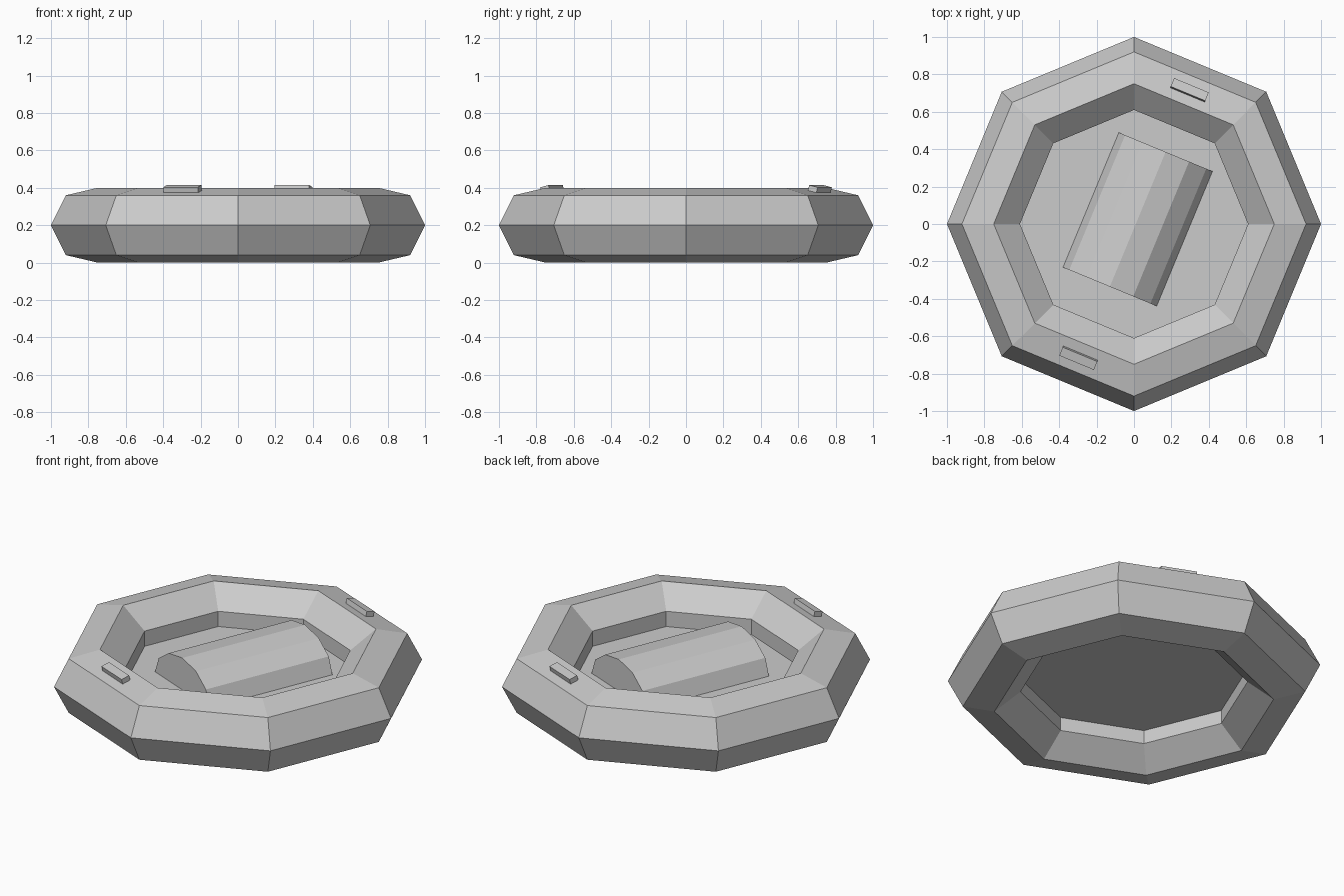
import bpy, bmesh
from math import sin, cos, pi, radians, atan2
from mathutils import Matrix, Vector

if "Cube" in bpy.data.objects:
    bpy.data.objects.remove(bpy.data.objects["Cube"])

SIDES = 8
FLOOR_Z = 0.195
AXIS = radians(67.5)   # direction through opposite flats


def finish(name, bm, closed=True):
    if closed:
        bmesh.ops.recalc_face_normals(bm, faces=bm.faces)
    mesh = bpy.data.meshes.new(name)
    bm.to_mesh(mesh)
    bm.free()
    obj = bpy.data.objects.new(name, mesh)
    bpy.context.collection.objects.link(obj)
    return obj


# inflatable tube: eight-point cross-section swept round an octagon
profile = [(1.0, 0.2), (0.92, 0.36), (0.75, 0.40), (0.61, 0.285),
           (0.61, 0.115), (0.75, 0.0), (0.92, 0.04)]
bm = bmesh.new()
rings = [[bm.verts.new((r * cos(2 * pi * i / SIDES), r * sin(2 * pi * i / SIDES), z))
          for r, z in profile] for i in range(SIDES)]
n = len(profile)
for i in range(SIDES):
    a, b = rings[i], rings[(i + 1) % SIDES]
    for j in range(n):
        k = (j + 1) % n
        bm.faces.new((a[j], b[j], b[k], a[k]))
finish("tube", bm)

# thin floor sheet
bm = bmesh.new()
bmesh.ops.create_circle(bm, cap_ends=True, segments=SIDES, radius=0.61,
                        matrix=Matrix.Translation((0, 0, FLOOR_Z)))
finish("floor", bm, closed=False)

# rounded bench: half of a squashed twelve-sided cylinder
bm = bmesh.new()
place = Matrix.Translation((0.02, 0.025, FLOOR_Z)) @ Matrix.Rotation(AXIS, 4, 'Z')
arc = [(0.271 * cos(pi * i / 6), 0.188 * sin(pi * i / 6)) for i in range(7)]
ends = [[bm.verts.new(place @ Vector((x, y, z))) for y, z in arc] for x in (-0.39, 0.39)]
bm.faces.new(ends[0])
bm.faces.new(ends[1])
for i in range(7):
    k = (i + 1) % 7
    bm.faces.new((ends[0][i], ends[0][k], ends[1][k], ends[1][i]))
finish("bench", bm)

# two small grips lying on the sloped top of the tube
tilt = Matrix.Rotation(atan2(0.04, 0.157), 4, 'Y')
for name, angle in (("back_grip", AXIS), ("front_grip", AXIS + pi)):
    bm = bmesh.new()
    m = (Matrix.Rotation(angle, 4, 'Z') @ Matrix.Translation((0.775, 0, 0.394))
         @ tilt @ Matrix.Diagonal((0.05, 0.2, 0.03, 1)))
    bmesh.ops.create_cube(bm, size=1, matrix=m)
    finish(name, bm)
